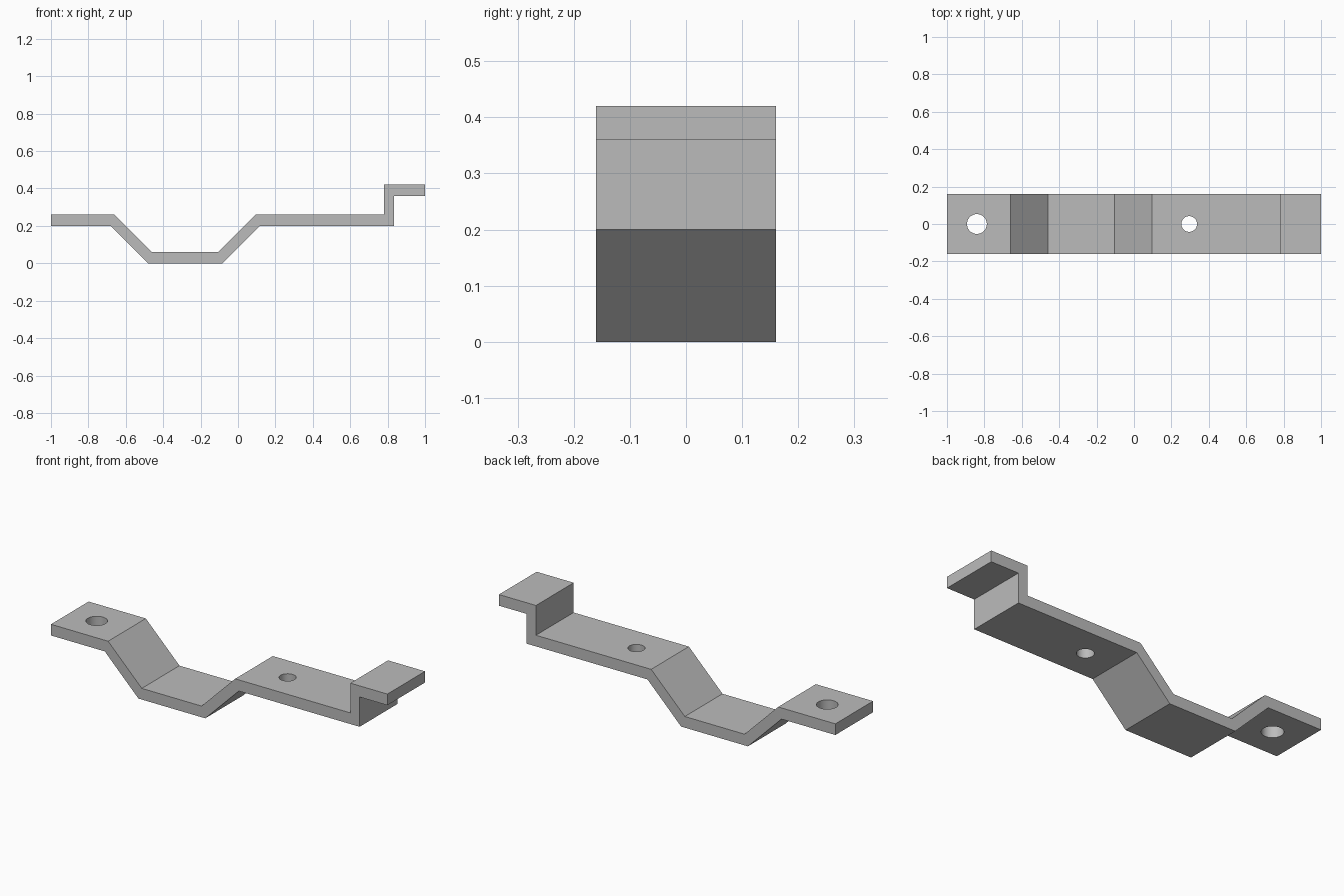
import bpy
import bmesh

default = bpy.data.objects.get("Cube")
if default:
    bpy.data.objects.remove(default, do_unlink=True)

HALF_WIDTH = 0.16

steel = bpy.data.materials.new("plain grey metal")
steel.use_nodes = True
grey = (0.5, 0.5, 0.5, 1)
steel.diffuse_color = grey
steel.node_tree.nodes["Principled BSDF"].inputs["Base Color"].default_value = grey

# Bent strip: side profile, upper edge then lower edge back
upper = [(-1, .26), (-.66, .26), (-.46, .06), (-.105, .06), (.095, .26),
         (.78, .26), (.78, .42), (1, .42)]
lower = [(1, .36), (.835, .36), (.835, .2), (.117, .2), (-.083, 0),
         (-.48, 0), (-.68, .2), (-1, .2)]
bm = bmesh.new()
face = bm.faces.new([bm.verts.new((x, -HALF_WIDTH, z)) for x, z in upper + lower])
result = bmesh.ops.extrude_face_region(bm, geom=[face])
moved = [v for v in result["geom"] if isinstance(v, bmesh.types.BMVert)]
bmesh.ops.translate(bm, verts=moved, vec=(0, 2 * HALF_WIDTH, 0))
bmesh.ops.recalc_face_normals(bm, faces=bm.faces)
mesh = bpy.data.meshes.new("bent_strap")
bm.to_mesh(mesh)
bm.free()
mesh.materials.append(steel)
strap = bpy.data.objects.new("bent_strap", mesh)
bpy.context.collection.objects.link(strap)
bpy.context.view_layer.objects.active = strap


def drill(x, radius):
    """Cut a round vertical hole through the strap."""
    bpy.ops.mesh.primitive_cylinder_add(vertices=48, radius=radius, depth=0.2,
                                        location=(x, 0, 0.23))
    cutter = bpy.context.object
    cutter.hide_render = True
    cutter.data.materials.append(steel)
    cut = strap.modifiers.new("hole", "BOOLEAN")
    cut.operation = "DIFFERENCE"
    cut.solver = "EXACT"
    cut.object = cutter
    bpy.context.view_layer.objects.active = strap
    bpy.ops.object.modifier_apply(modifier=cut.name)
    bpy.data.objects.remove(cutter, do_unlink=True)


# Large end hole and smaller middle hole
drill(-0.84, 0.053)
drill(0.295, 0.042)

bpy.ops.object.select_all(action="DESELECT")
strap.select_set(True)
bpy.context.view_layer.objects.active = strap
bpy.ops.object.shade_smooth_by_angle(angle=0.5)
